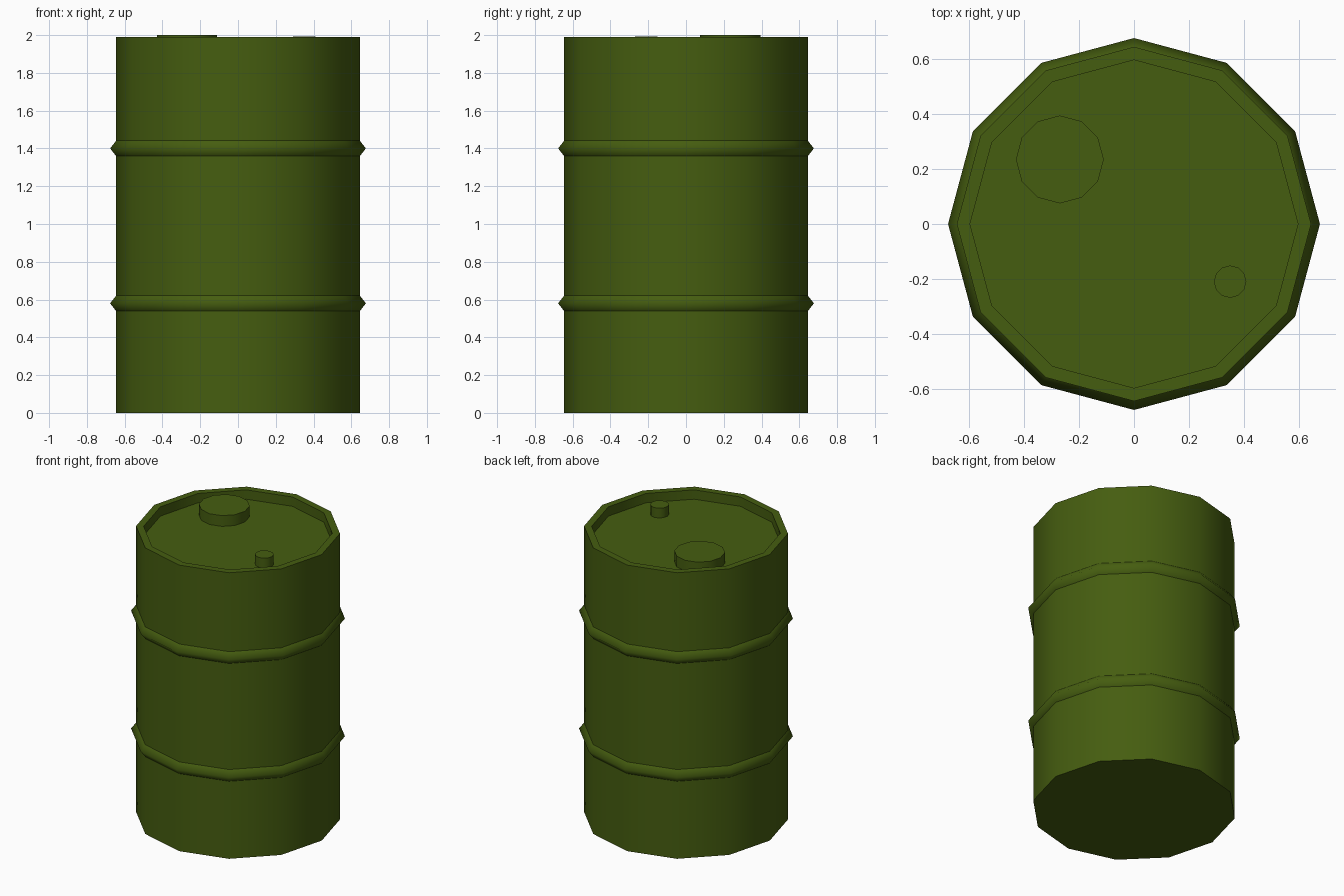
import bpy, bmesh
from math import cos, sin, tau

if "Cube" in bpy.data.objects:
    bpy.data.objects.remove(bpy.data.objects["Cube"])

SIDES = 12
olive = bpy.data.materials.new("olive_paint")
olive.diffuse_color = (0.06, 0.11, 0.005, 1)
olive.use_nodes = True
olive.node_tree.nodes["Principled BSDF"].inputs["Base Color"].default_value = olive.diffuse_color


def lathe(name, profile, center=(0, 0)):
    """Revolve (radius, z, sharp) points, closing both ends with flat faces."""
    bm = bmesh.new()
    rings = []
    for r, z, _ in profile:
        rings.append([bm.verts.new((center[0] + r * cos(tau * i / SIDES),
                                    center[1] + r * sin(tau * i / SIDES), z))
                      for i in range(SIDES)])
    for a, b in zip(rings, rings[1:]):
        for i in range(SIDES):
            j = (i + 1) % SIDES
            bm.faces.new((a[i], a[j], b[j], b[i]))
    bm.faces.new(rings[0][::-1])
    bm.faces.new(rings[-1])
    for f in bm.faces:
        f.smooth = True
    for ring, (_, _, sharp) in zip(rings, profile):
        for i in range(SIDES):
            bm.edges.get((ring[i], ring[(i + 1) % SIDES])).smooth = not sharp
    mesh = bpy.data.meshes.new(name)
    bm.to_mesh(mesh)
    bm.free()
    mesh.materials.append(olive)
    obj = bpy.data.objects.new(name, mesh)
    bpy.context.collection.objects.link(obj)
    return obj


# Drum body: wall with two rolling hoops, rim and recessed lid
R, HOOP, FLOOR = 0.645, 0.677, 1.925
profile = [(R, 0, True)]
for z in (0.58, 1.40):
    profile += [(R, z - 0.041, True), (HOOP, z, False), (R, z + 0.041, True)]
profile += [(R, 1.99, True), (0.597, 1.99, True), (0.597, FLOOR, True)]
lathe("drum_body", profile)

# Lid caps
lathe("large_cap", [(0.16, FLOOR - 0.005, True), (0.16, 2.0, True)], (-0.27, 0.235))
lathe("small_cap", [(0.059, FLOOR - 0.005, True), (0.059, 1.993, True)], (0.35, -0.21))
